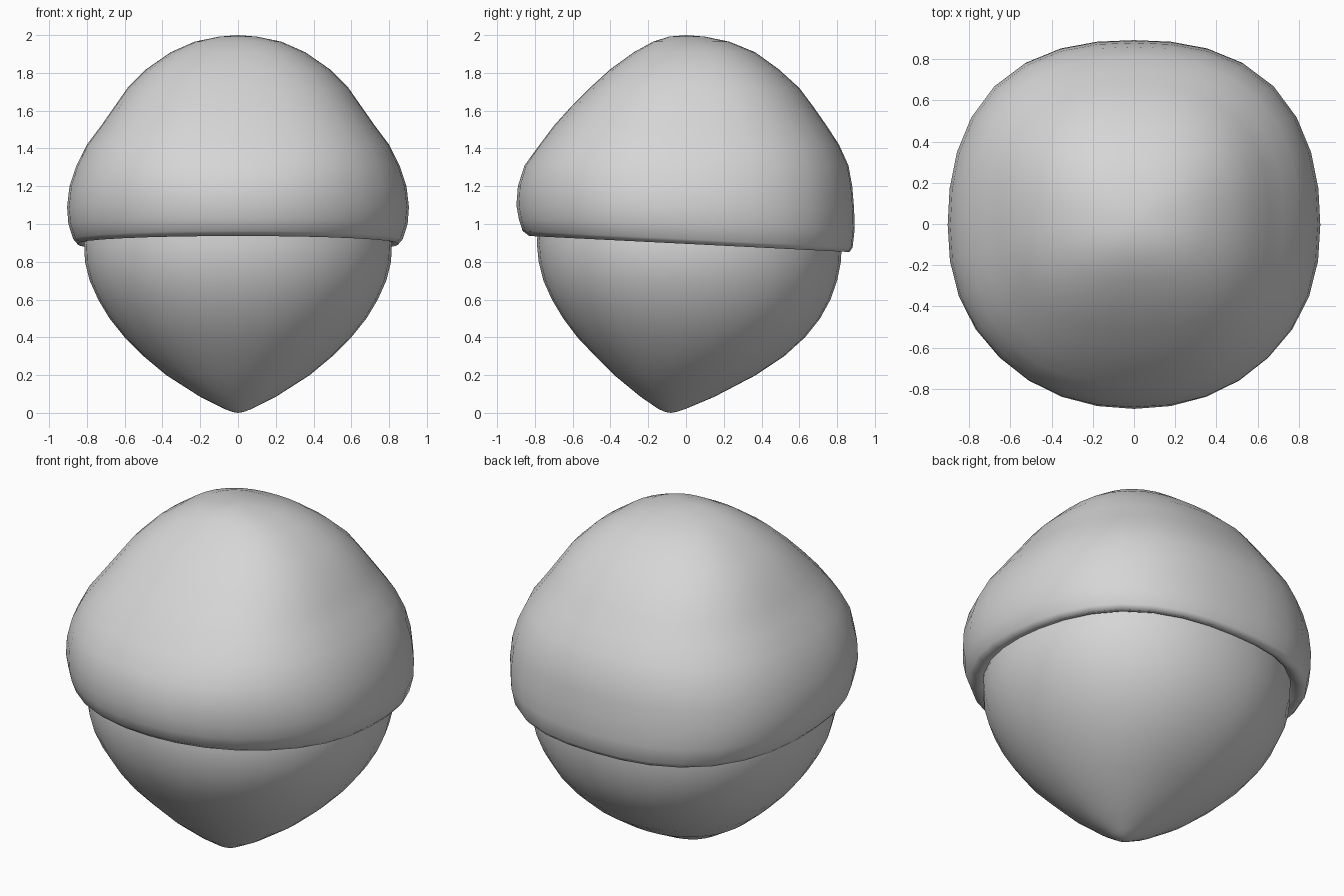
import bpy, bmesh, math

if "Cube" in bpy.data.objects:
    bpy.data.objects.remove(bpy.data.objects["Cube"])

SEGMENTS = 32

grey = bpy.data.materials.new("light grey")
grey.diffuse_color = (0.67, 0.67, 0.67, 1)
grey.use_nodes = True
grey.node_tree.nodes["Principled BSDF"].inputs["Base Color"].default_value = grey.diffuse_color


def ring(bm, half_x, front, back, z, tilt, sq_front, sq_back):
    """Rounded-square ring with its own squareness at front and back, sloping by tilt."""
    mid, half_y = (front + back) / 2, (back - front) / 2
    verts = []
    for i in range(SEGMENTS):
        a = 2 * math.pi * i / SEGMENTS
        c, s = math.cos(a), math.sin(a)
        blend = min(1, max(0, 0.5 + 0.7 * s))
        n = 2 + sq_front + (sq_back - sq_front) * blend
        r = (abs(c) ** n + abs(s) ** n) ** (-1 / n)
        y = mid + half_y * r * s
        verts.append(bm.verts.new((half_x * r * c, y, z - tilt * y)))
    return verts


def loft(name, rings, bottom=None, top=None):
    """Skin a stack of rings, closing the ends with a point where given."""
    bm = bmesh.new()
    loops = [ring(bm, *r) for r in rings]
    pairs = [(i, (i + 1) % SEGMENTS) for i in range(SEGMENTS)]
    for low, high in zip(loops, loops[1:]):
        for i, j in pairs:
            bm.faces.new((low[i], low[j], high[j], high[i]))
    for point, loop in ((bottom, loops[0]), (top, loops[-1])):
        if point:
            tip = bm.verts.new(point)
            for i, j in pairs:
                bm.faces.new((loop[i], loop[j], tip))
    bmesh.ops.recalc_face_normals(bm, faces=bm.faces)
    mesh = bpy.data.meshes.new(name)
    bm.to_mesh(mesh)
    bm.free()
    mesh.materials.append(grey)
    obj = bpy.data.objects.new(name, mesh)
    bpy.context.collection.objects.link(obj)
    for p in mesh.polygons:
        p.use_smooth = True
    return obj


# Nut: pointed body, tip set slightly forward (half width, front, back, height)
nut = [(0.03, -0.11, -0.05, 0.005), (0.07, -0.145, -0.005, 0.02),
       (0.20, -0.24, 0.15, 0.085), (0.38, -0.38, 0.37, 0.20),
       (0.50, -0.48, 0.52, 0.30), (0.60, -0.575, 0.63, 0.40),
       (0.68, -0.65, 0.71, 0.50), (0.74, -0.71, 0.765, 0.60),
       (0.785, -0.755, 0.80, 0.70), (0.81, -0.78, 0.82, 0.80),
       (0.815, -0.79, 0.825, 0.90), (0.80, -0.78, 0.82, 1.0)]
loft("nut", [(*r, 0, 0.1, 0.16) for r in nut], bottom=(0, -0.08, 0))

# Cap: tilted rim rolled under to meet the nut
# (half width, front, back, height, tilt, front squareness)
cap = [(0.78, -0.76, 0.79, 0.94, 0.05, 0.1), (0.81, -0.79, 0.825, 0.905, 0.05, 0.1),
       (0.85, -0.83, 0.865, 0.895, 0.05, 0.1), (0.872, -0.865, 0.882, 0.92, 0.05, 0.1),
       (0.898, -0.885, 0.893, 1.0, 0.03, 0.1), (0.905, -0.898, 0.89, 1.09, 0.01, 0.12),
       (0.892, -0.89, 0.88, 1.20, 0, 0.18), (0.855, -0.855, 0.86, 1.31, 0, 0.3),
       (0.80, -0.775, 0.81, 1.42, 0, 0.45), (0.725, -0.70, 0.745, 1.52, 0, 0.5),
       (0.655, -0.61, 0.675, 1.62, 0, 0.5), (0.585, -0.51, 0.60, 1.72, 0, 0.5),
       (0.485, -0.40, 0.49, 1.82, 0, 0.5), (0.355, -0.275, 0.365, 1.91, 0, 0.45),
       (0.23, -0.175, 0.23, 1.965, 0, 0.4), (0.10, -0.09, 0.10, 1.992, 0, 0.3)]
loft("cap", [(*r, 0.42) for r in cap], top=(0, 0, 2.0))
